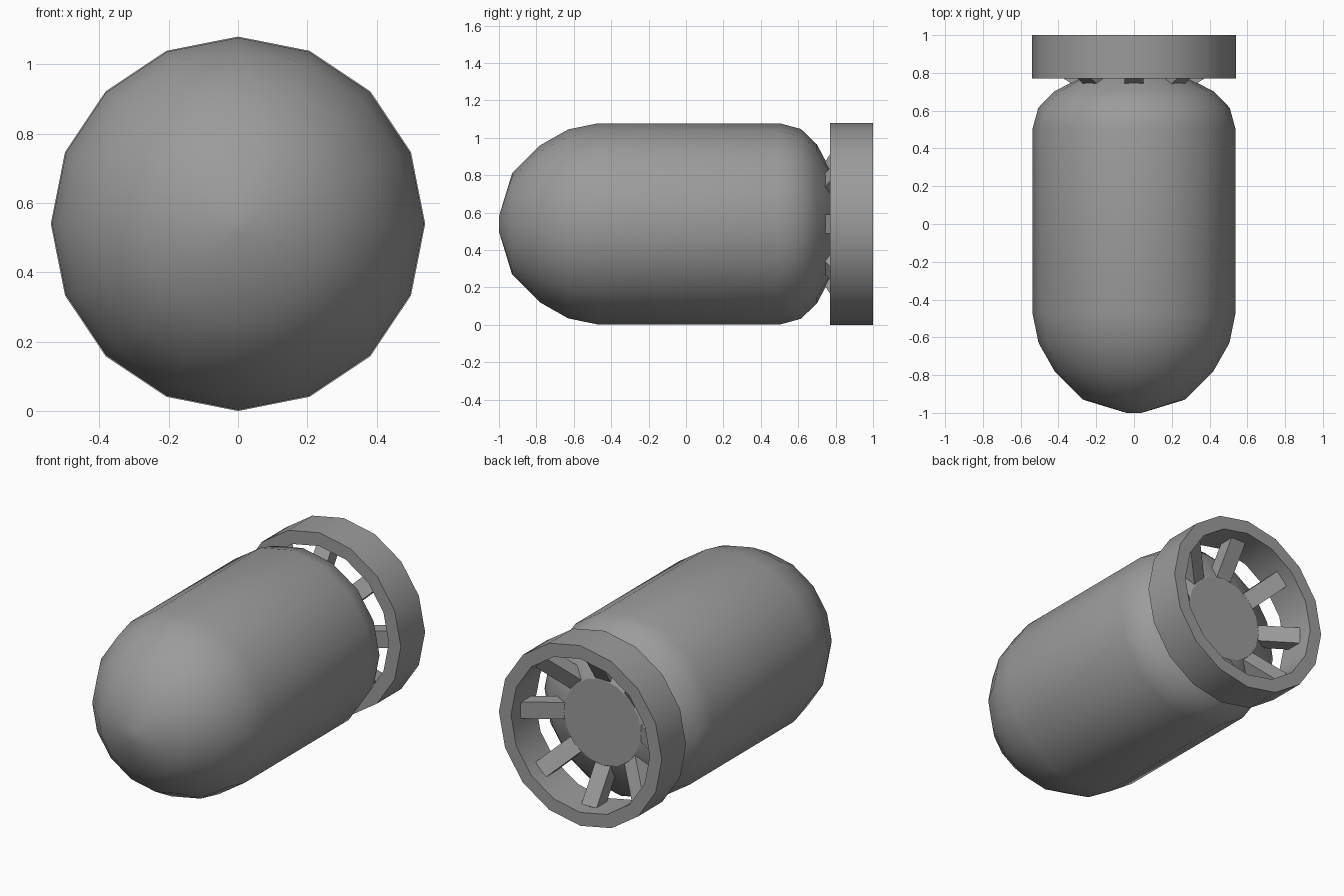
import bpy, math
from mathutils import Vector

if "Cube" in bpy.data.objects:
    bpy.data.objects.remove(bpy.data.objects["Cube"])

R, CZ, SIDES = 0.54, 0.54, 16
grey = bpy.data.materials.new("mid_grey")
grey.diffuse_color = (0.33, 0.33, 0.33, 1)
grey.use_nodes = True
grey.node_tree.nodes["Principled BSDF"].inputs["Base Color"].default_value = grey.diffuse_color


def make(name, verts, faces, smooth=True):
    me = bpy.data.meshes.new(name)
    me.from_pydata(verts, [], faces)
    me.materials.append(grey)
    ob = bpy.data.objects.new(name, me)
    bpy.context.collection.objects.link(ob)
    if smooth:
        bpy.ops.object.select_all(action='DESELECT')
        ob.select_set(True)
        bpy.context.view_layer.objects.active = ob
        bpy.ops.object.shade_smooth_by_angle(angle=math.radians(32))
    return ob


def lathe(name, profile, closed=False):
    """Revolve (y, radius) points about the long axis."""
    n = len(profile)
    verts, faces = [], []
    for y, r in profile:
        for k in range(SIDES):
            a = 2 * math.pi * k / SIDES
            verts.append((r * math.cos(a), y, CZ + r * math.sin(a)))
    for i in range(n if closed else n - 1):
        j = (i + 1) % n
        for k in range(SIDES):
            m = (k + 1) % SIDES
            faces.append((i * SIDES + k, i * SIDES + m, j * SIDES + m, j * SIDES + k)[::-1])
    if not closed:
        faces.append(tuple(range(SIDES)))
        faces.append(tuple(reversed(range((n - 1) * SIDES, n * SIDES))))
    return make(name, verts, faces)


# Rounded body with a flat rear disc
body = lathe("body", [(-1, 0.04), (-0.93, 0.27), (-0.78, 0.42), (-0.63, 0.505),
                      (-0.475, 0.537), (0.505, 0.537), (0.615, 0.507),
                      (0.70, 0.425), (0.79, 0.255)])
body.data.polygons[len(body.data.polygons) - 1].use_smooth = False

# Tail ring
lathe("tail_ring", [(0.77, R), (1.0, R), (1.0, 0.46), (0.77, 0.46)], closed=True)

# Eight slanted struts joining body and ring
r0, y0, r1, y1 = 0.20, 0.705, 0.475, 0.885
W, T = 0.05, 0.04
d = Vector((r1 - r0, y1 - y0)).normalized()
nrm = Vector((-d.y, d.x)) * T
for s in range(8):
    a = s * math.pi / 4
    verts = []
    for r, y in ((r0, y0), (r1, y1)):
        for t, w in ((-1, -W), (-1, W), (1, W), (1, -W)):
            rr, yy = r + nrm.x * t, y + nrm.y * t
            verts.append((rr * math.cos(a) - w * math.sin(a), yy,
                          CZ + rr * math.sin(a) + w * math.cos(a)))
    faces = [(0, 1, 2, 3), (7, 6, 5, 4), (0, 4, 5, 1), (1, 5, 6, 2),
             (2, 6, 7, 3), (3, 7, 4, 0)]
    make(f"strut_{s + 1}", verts, faces, smooth=False)
